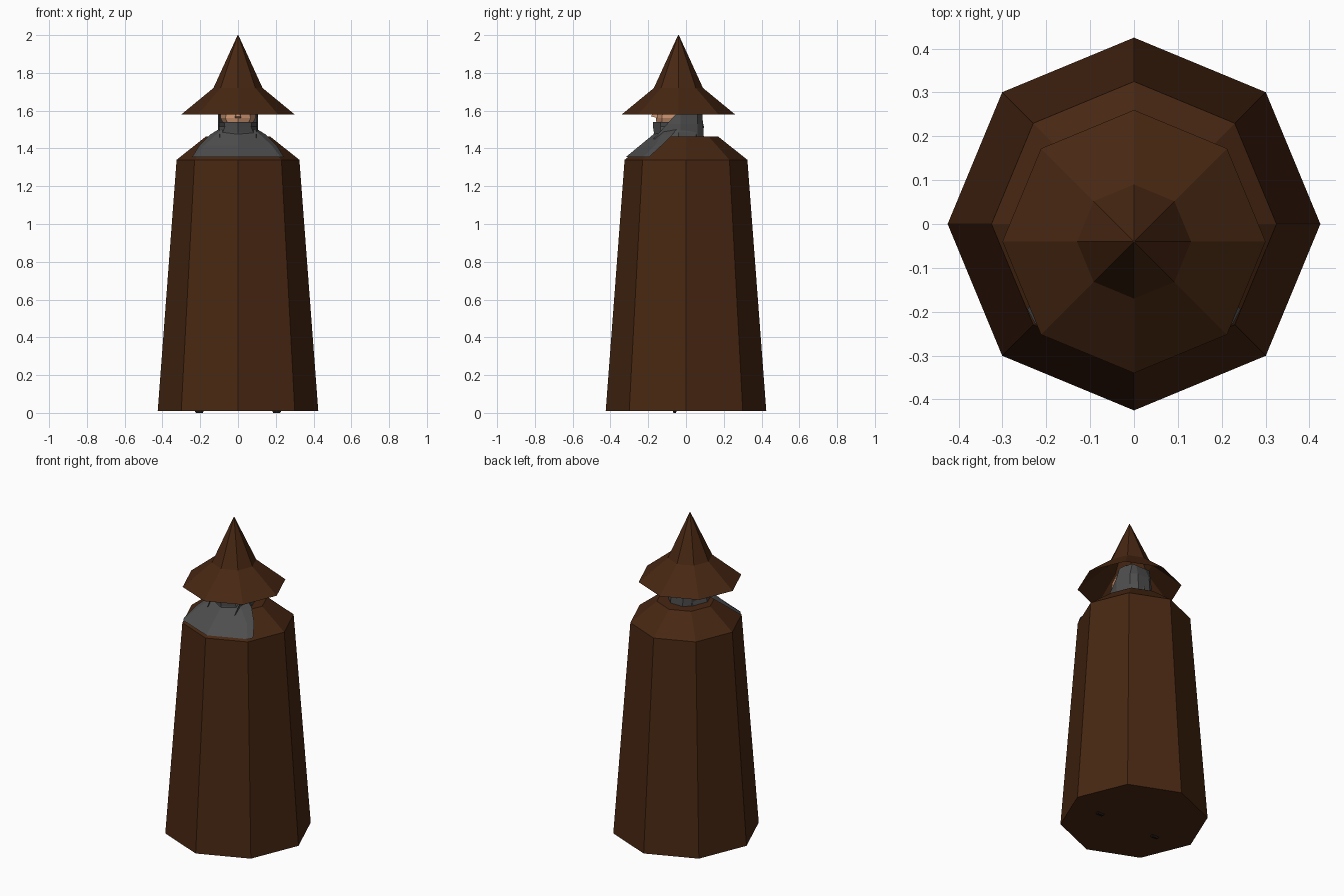
import bpy, math

if "Cube" in bpy.data.objects:
    bpy.data.objects.remove(bpy.data.objects["Cube"])

def material(name, rgb):
    m = bpy.data.materials.new(name)
    m.diffuse_color = (*rgb, 1)
    m.use_nodes = True
    m.node_tree.nodes["Principled BSDF"].inputs["Base Color"].default_value = m.diffuse_color
    return m

BROWN = material("dark brown cloth", (0.064, 0.020, 0.006))
GREY = material("grey cloth", (0.075, 0.075, 0.076))
SKIN = material("skin", (0.60, 0.29, 0.16))
BLACK = material("black leather", (0.012, 0.008, 0.006))

def loft(name, rings, mat, closed=True, bottom=True, top=True):
    """Skin a list of equal-length point rings with flat quads."""
    n = len(rings[0])
    verts = [p for r in rings for p in r]
    faces = []
    for k in range(len(rings) - 1):
        for i in range(n if closed else n - 1):
            j = (i + 1) % n
            faces.append((k*n + i, k*n + j, (k+1)*n + j, (k+1)*n + i))
    if bottom:
        faces.append(tuple(reversed(range(n))))
    if top:
        faces.append(tuple(range((len(rings) - 1)*n, len(rings)*n)))
    me = bpy.data.meshes.new(name)
    me.from_pydata(verts, [], faces)
    me.materials.append(mat)
    ob = bpy.data.objects.new(name, me)
    bpy.context.collection.objects.link(ob)
    return ob

def octagon(rx, z, y0=0, ry=None):
    ry = rx if ry is None else ry
    return [(rx*math.cos(i*math.pi/4), y0 + ry*math.sin(i*math.pi/4), z) for i in range(8)]

# Long robe with sloping shoulders
loft("robe", [octagon(0.425, 0.01), octagon(0.325, 1.34), octagon(0.17, 1.463)], BROWN)

# Hollow pointed hat with flared brim
loft("hat", [octagon(0.30, 1.58, -0.04), octagon(0.13, 1.72, -0.04),
             octagon(0.002, 2.0, -0.04)], BROWN, bottom=False)

# Neck part of the hood, below the chin
loft("hood_neck", [octagon(0.13, 1.44, -0.04, 0.135), octagon(0.115, 1.485, -0.04, 0.13),
                   octagon(0.098, 1.515, -0.04, 0.135), octagon(0.104, 1.54, -0.043, 0.132)], GREY)

# Upper hood around the back and sides of the head, open at the face
def hood_arc(r, z, back):
    half = [(r*0.92, -0.10 + (z - 1.53)*0.9), (r, -0.03), (r*0.75, 0.06), (r*0.4, back)]
    return [(x, y, z) for x, y in half] + [(-x, y, z) for x, y in reversed(half)]

loft("hood", [hood_arc(0.104, 1.45, 0.095), hood_arc(0.107, 1.53, 0.09),
              hood_arc(0.105, 1.60, 0.085), hood_arc(0.085, 1.67, 0.06)],
     GREY, closed=False, bottom=False)

# Cape draped over the front of the shoulders
def cape_arc(half, z):
    return [(-x, y, z) for x, y in reversed(half)] + [(x, y, z) for x, y in half[1:]]

loft("hood_cape", [
    cape_arc([(0, -0.318), (0.225, -0.228), (0.243, -0.195)], 1.355),
    cape_arc([(0, -0.245), (0.18, -0.165), (0.205, -0.13)], 1.415),
    cape_arc([(0, -0.172), (0.115, -0.128), (0.145, -0.07)], 1.475),
    cape_arc([(0, -0.150), (0.085, -0.11), (0.105, -0.05)], 1.50)],
    GREY, closed=False, bottom=False)

# Head under the hat, and a small nose
loft("head", [octagon(0.075, 1.525, -0.05, 0.105), octagon(0.092, 1.56, -0.05, 0.11),
              octagon(0.09, 1.62, -0.05, 0.10), octagon(0.07, 1.68, -0.04, 0.07)], SKIN)
loft("nose", [[(-0.016, -0.15, 1.56), (0.016, -0.15, 1.56), (0.012, -0.185, 1.57), (-0.012, -0.185, 1.57)],
              [(-0.01, -0.145, 1.62), (0.01, -0.145, 1.62), (0.007, -0.155, 1.62), (-0.007, -0.155, 1.62)]], SKIN)

# Boot soles just peeking out below the hem
for side, s in (("left", -1), ("right", 1)):
    def sole(z, k):
        return [(s*0.205 + dx*k, -0.06 + dy*k, z)
                for dx, dy in ((-0.03, -0.012), (0.03, -0.012), (0.03, 0.012), (-0.03, 0.012))]
    loft(side + "_boot_sole", [sole(0.0, 0.6), sole(0.02, 1)], BLACK)
